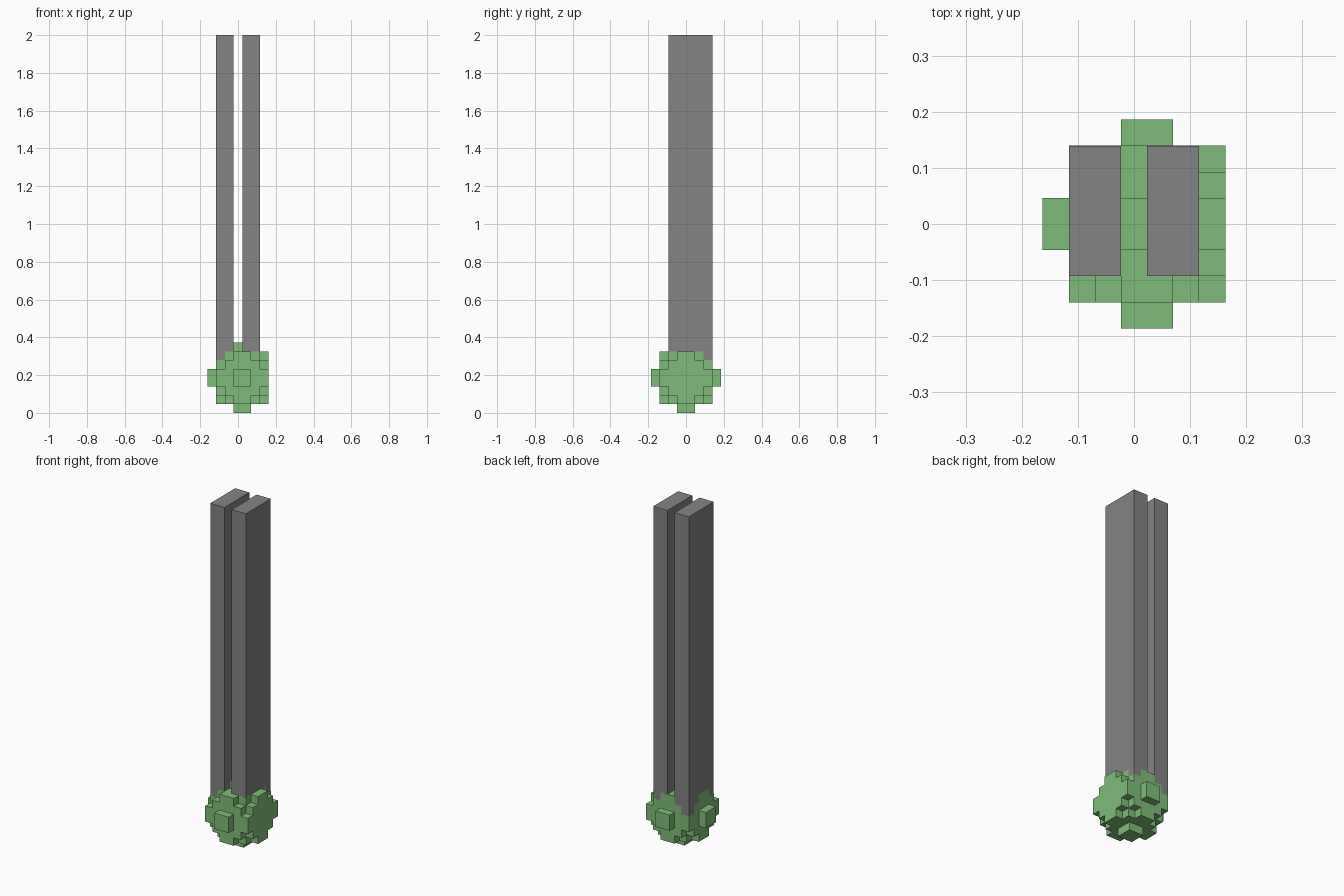
import bpy, bmesh
from mathutils import Vector
from itertools import product

cube = bpy.data.objects.get("Cube")
if cube:
    bpy.data.objects.remove(cube, do_unlink=True)

U = 2 / 43                              # edge of one block
BALL_CENTRE = Vector((0.5, 0, 4))       # in blocks
RADIUS_SQ = 13


def make_material(name, rgb):
    mat = bpy.data.materials.new(name)
    mat.use_nodes = True
    mat.diffuse_color = (*rgb, 1)
    mat.node_tree.nodes["Principled BSDF"].inputs["Base Color"].default_value = (*rgb, 1)
    return mat


def make_object(name, bm, mat):
    bmesh.ops.recalc_face_normals(bm, faces=bm.faces)
    mesh = bpy.data.meshes.new(name)
    bm.to_mesh(mesh)
    bm.free()
    mesh.materials.append(mat)
    obj = bpy.data.objects.new(name, mesh)
    bpy.context.collection.objects.link(obj)
    return obj


green = make_material("leaf green", (0.212, 0.515, 0.188))
grey = make_material("stone grey", (0.231, 0.231, 0.231))

# Blocky ball: unit blocks inside a sphere, without the bump on the +x side
cells = set()
for c in product(range(-4, 4), repeat=3):
    mid = Vector(c) + Vector((0.5, 0.5, 0.5))
    if mid.length_squared < RADIUS_SQ and c[0] < 3:
        cells.add(c)

bm = bmesh.new()
for c in cells:
    mid = Vector(c) + Vector((0.5, 0.5, 0.5)) + BALL_CENTRE
    for axis, sign in product(range(3), (-1, 1)):
        step = Vector((0, 0, 0))
        step[axis] = sign
        if tuple(int(v) for v in Vector(c) + step) in cells:
            continue
        # Exposed side of the block, wound to face outwards
        a, b = Vector((0, 0, 0)), Vector((0, 0, 0))
        a[(axis + 1) % 3] = 0.5
        b[(axis + 2) % 3] = 0.5 * sign
        face_mid = mid + step / 2
        corners = (-a - b, a - b, a + b, b - a)
        bm.faces.new([bm.verts.new((face_mid + k) * U) for k in corners])
bmesh.ops.remove_doubles(bm, verts=bm.verts, dist=U / 100)
bmesh.ops.dissolve_limit(bm, angle_limit=0.01, verts=bm.verts, edges=bm.edges)
make_object("blocky_ball", bm, green)

# Two tall bars rising out of the ball, a hair slimmer than the block grid
for side, name in ((-1, "right_bar"), (1, "left_bar")):
    bm = bmesh.new()
    bmesh.ops.create_cube(bm, size=1)
    size = Vector((1.99, 4.99, 39))
    centre = Vector((1.5 * side, 0.5, 23.5))
    for v in bm.verts:
        v.co = (Vector(p * s for p, s in zip(v.co, size)) + centre) * U
    make_object(name, bm, grey)
